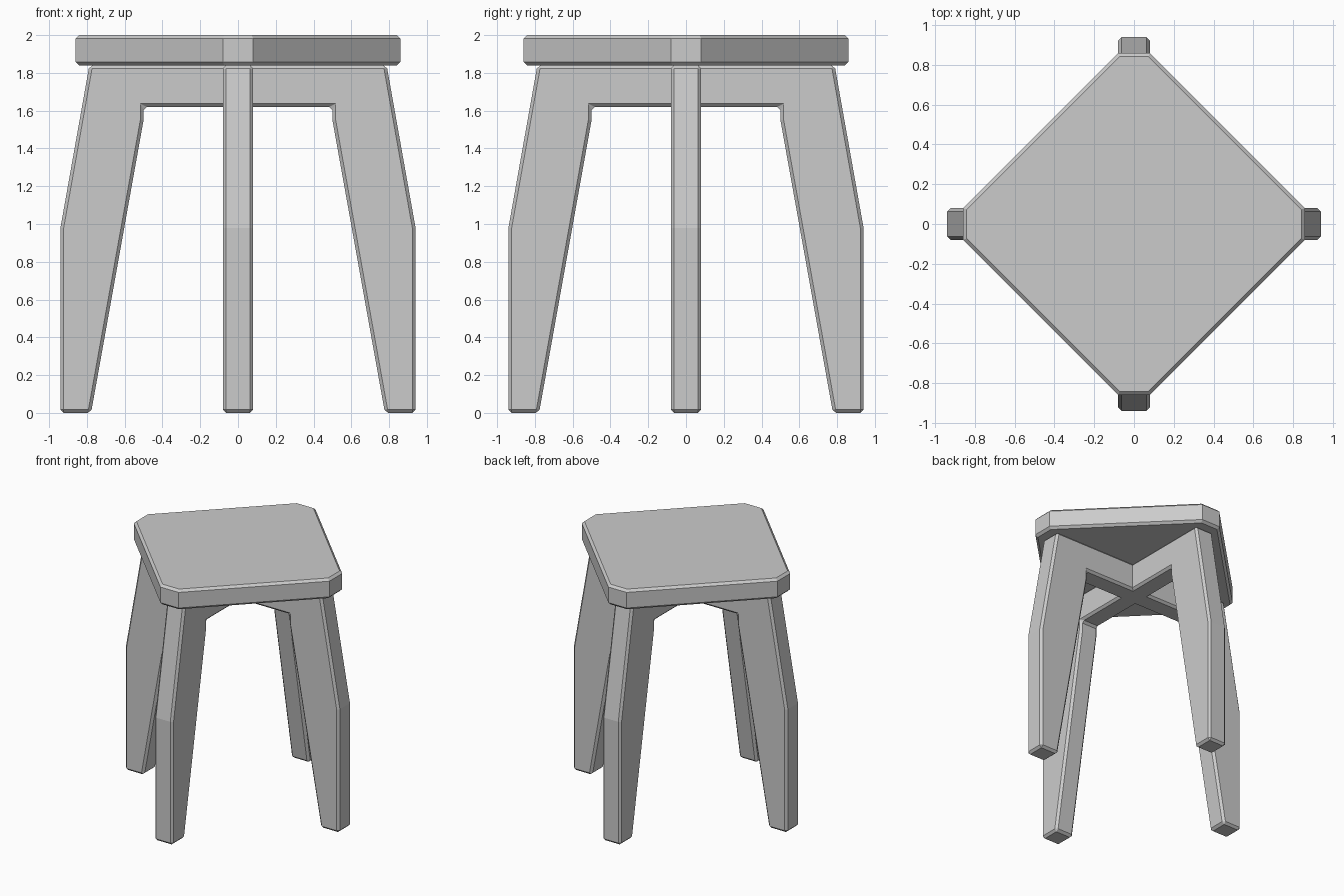
import bpy
import bmesh
from math import radians
from mathutils import Matrix

if "Cube" in bpy.data.objects:
    bpy.data.objects.remove(bpy.data.objects["Cube"])


def extruded(name, points, depth, bevel, limit, matrix=Matrix()):
    """Extrude a flat outline along its z axis, place it, chamfer the edges."""
    bm = bmesh.new()
    face = bm.faces.new([bm.verts.new((a, b, 0)) for a, b in points])
    new = bmesh.ops.extrude_face_region(bm, geom=[face])["geom"]
    bmesh.ops.translate(bm, vec=(0, 0, depth),
                        verts=[v for v in new if isinstance(v, bmesh.types.BMVert)])
    bm.transform(matrix)
    bmesh.ops.recalc_face_normals(bm, faces=bm.faces)
    mesh = bpy.data.meshes.new(name)
    bm.to_mesh(mesh)
    bm.free()
    obj = bpy.data.objects.new(name, mesh)
    bpy.context.collection.objects.link(obj)
    mod = obj.modifiers.new("chamfer", "BEVEL")
    mod.width = bevel
    mod.segments = 1
    mod.limit_method = "ANGLE"
    mod.angle_limit = radians(limit)
    return obj


# Seat: diamond board with clipped corners
R, T = 0.86, 0.08
seat_outline = [(R, -T), (R, T), (T, R), (-T, R), (-R, T), (-R, -T), (-T, -R), (T, -R)]
extruded("seat", seat_outline, 0.16, 0.018, 60, Matrix.Translation((0, 0, 1.84)))

# Leg frames: two crossing planks, each a pair of legs joined by a top rail
half = [(0.50, 1.62), (0.50, 1.55), (0.778, 0), (0.94, 0), (0.94, 0.98), (0.787, 1.84)]
frame_outline = half + [(-x, z) for x, z in reversed(half)]
upright = Matrix.Rotation(radians(90), 4, "X") @ Matrix.Translation((0, 0, -T))
for name, turn in (("side_leg_frame", 0), ("front_back_leg_frame", 90)):
    extruded(name, frame_outline, 2 * T, 0.017, 30,
             Matrix.Rotation(radians(turn), 4, "Z") @ upright)
